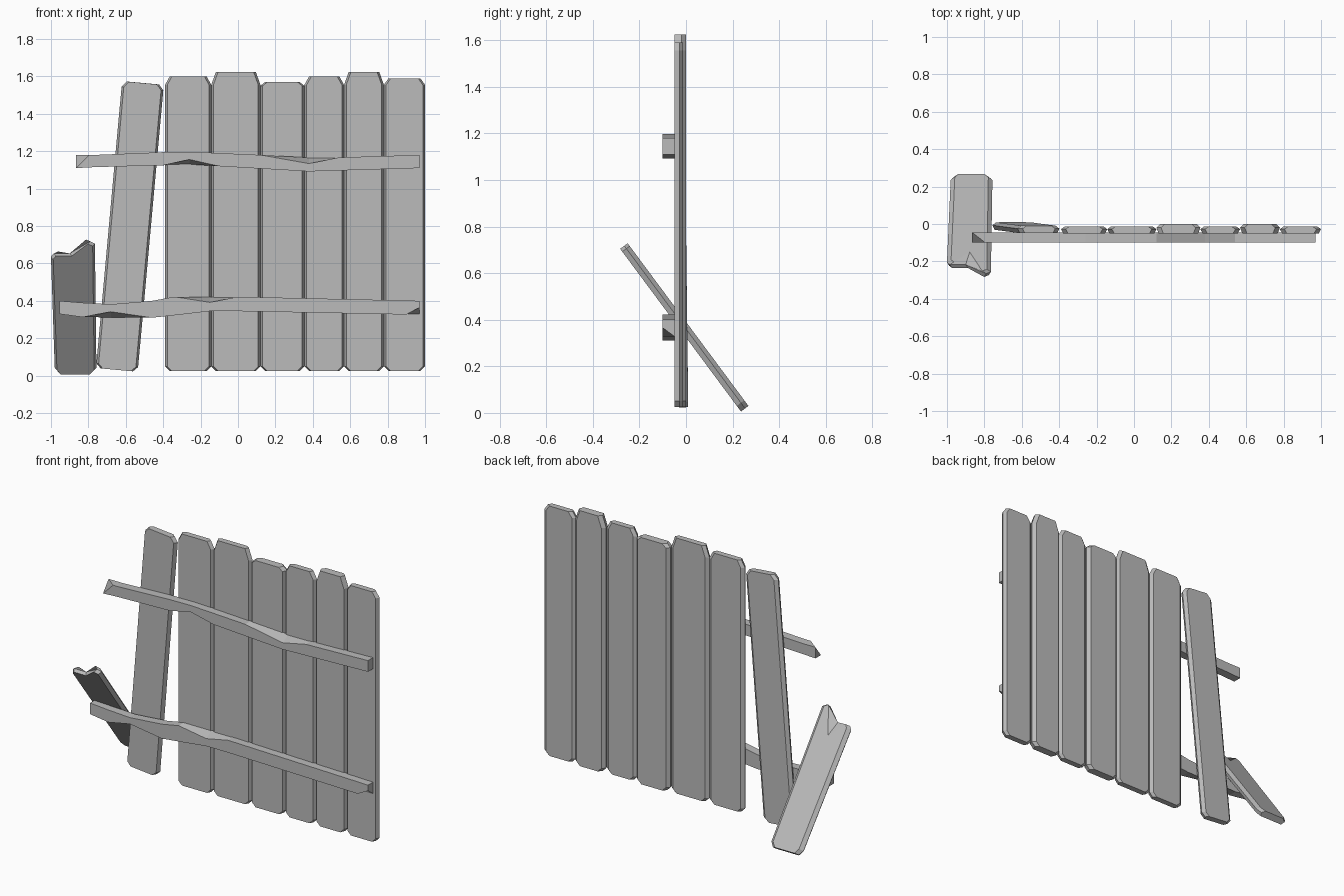
import bpy, math
from mathutils import Matrix, Vector

old = bpy.data.objects.get("Cube")
if old:
    bpy.data.objects.remove(old, do_unlink=True)

GREY = (0.5, 0.5, 0.5, 1.0)
wood = bpy.data.materials.new("plain_grey")
wood.use_nodes = True
wood.diffuse_color = GREY
wood.node_tree.nodes["Principled BSDF"].inputs["Base Color"].default_value = GREY


def loft(name, rings, matrix=Matrix()):
    """Join equal rings of points into a closed, flat-shaded solid."""
    n = len(rings[0])
    verts = [matrix @ Vector(p) for ring in rings for p in ring]
    faces = [tuple(reversed(range(n))),
             tuple(range(len(verts) - n, len(verts)))]
    for r in range(len(rings) - 1):
        for i in range(n):
            a, b = r * n + i, r * n + (i + 1) % n
            faces.append((a, b, b + n, a + n))
    mesh = bpy.data.meshes.new(name)
    mesh.from_pydata(verts, [], faces)
    mesh.materials.append(wood)
    obj = bpy.data.objects.new(name, mesh)
    bpy.context.collection.objects.link(obj)
    # Consistent outward normals
    import bmesh
    bm = bmesh.new()
    bm.from_mesh(mesh)
    bmesh.ops.recalc_face_normals(bm, faces=bm.faces)
    bm.to_mesh(mesh)
    bm.free()
    return obj


def ring(outline, y, inset):
    """Outline of (x, z) points at depth y, with its long sides drawn in."""
    mid = (min(p[0] for p in outline) + max(p[0] for p in outline)) / 2
    return [(x - math.copysign(min(inset, abs(x - mid)), x - mid), y, z)
            for x, z in outline]


def board(left, right, low, high, shoulder, cut=0.025):
    """Plank outline with clipped corners."""
    return [(left, low + cut), (left + cut, low), (right - cut, low),
            (right, low + cut), (right, shoulder), (right - cut, high),
            (left + cut, high), (left, shoulder)]


def plank(name, outline, front, back, matrix=Matrix()):
    mid = front + 0.6 * (back - front)
    loft(name, [ring(outline, front, 0.012), ring(outline, mid, 0),
                ring(outline, back, 0.02)], matrix)


# Upright planks: left edge, right edge, top, back depth
uprights = [(-0.39, -0.143, 1.60, -0.013), (-0.143, 0.12, 1.625, -0.013),
            (0.12, 0.355, 1.57, 0.0), (0.355, 0.567, 1.60, -0.013),
            (0.567, 0.78, 1.625, 0.0), (0.78, 1.0, 1.59, -0.013)]
for i, (left, right, top, back) in enumerate(uprights):
    plank(f"upright_plank_{i + 1}",
          board(left, right, 0.025, top, min(1.555, top - 0.02)), -0.05, back)

# Loose plank, tilted sideways and slightly back at the foot
tilt = (Matrix.Translation((-0.578, -0.02, 0.798))
        @ Matrix.Rotation(math.radians(5.2), 4, "Y")
        @ Matrix.Rotation(math.radians(0.7), 4, "X"))
plank("loose_plank", board(-0.112, 0.112, -0.77, 0.77, 0.74), -0.02, 0.02, tilt)

# Fallen plank leaning through the gap, splintered at its top
edge = [(-0.98, 0.03), (-0.96, 0.0), (-0.78, 0.0), (-0.757, 0.03),
        (-0.765, 0.855), (-0.79, 0.87), (-0.9, 0.79), (-0.985, 0.79), (-1.0, 0.77)]
split = [(x, 0.7 if x == -0.9 else z) for x, z in edge]
lean = (Matrix.Translation((0, 0.236, 0.006))
        @ Matrix.Rotation(math.radians(36.6), 4, "X"))
loft("fallen_plank", [ring(edge, 0.0, 0.012), ring(edge, 0.022, 0),
                      ring(split, 0.04, 0.022)], lean)


def rail(name, stations, slant=0.0, chip=0.0):
    """Bar lofted along x: x, underside, top, front lower and upper dents."""
    rings = [[(x, -0.045, low), (x, -0.1, low + d), (x, -0.1, high - u),
              (x, -0.045, high)] for x, low, high, d, u in stations]
    x, y, z = rings[0][2]
    rings[0][2] = (x + slant, y, z)
    x, y, z = rings[-1][1]
    rings[-1][1] = (x, y, z + chip)
    loft(name, rings)


rail("upper_rail", [
    (-0.865, 1.11, 1.18, 0, 0), (-0.77, 1.115, 1.18, 0, 0),
    (-0.4, 1.125, 1.195, 0, 0), (-0.26, 1.13, 1.197, 0.026, 0),
    (-0.1, 1.12, 1.19, 0, 0), (0.12, 1.107, 1.18, 0, 0),
    (0.38, 1.092, 1.166, 0, 0.032), (0.54, 1.097, 1.167, 0, 0),
    (0.97, 1.11, 1.18, 0, 0)], slant=0.07)
rail("lower_rail", [
    (-0.955, 0.33, 0.40, 0, 0), (-0.83, 0.313, 0.39, 0, 0),
    (-0.68, 0.312, 0.382, 0.03, 0), (-0.46, 0.31, 0.4, 0, 0),
    (-0.34, 0.323, 0.422, 0, 0), (-0.15, 0.345, 0.422, 0, 0.03),
    (0.0, 0.345, 0.422, 0, 0), (0.9, 0.327, 0.402, 0, 0),
    (0.97, 0.325, 0.40, 0, 0)], chip=0.04)
